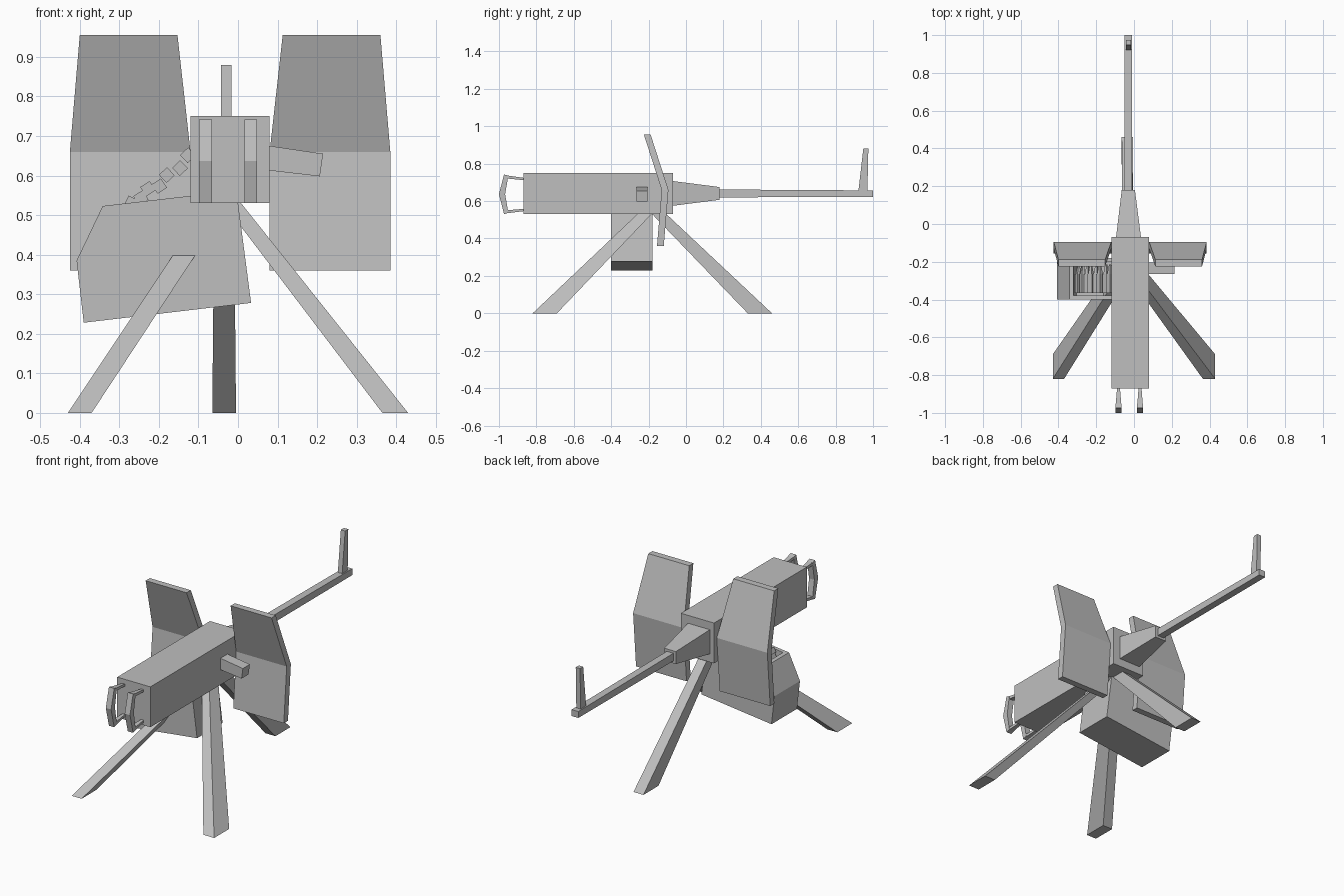
import bpy, bmesh, math
from mathutils import Vector

if "Cube" in bpy.data.objects:
    bpy.data.objects.remove(bpy.data.objects["Cube"], do_unlink=True)

MID = -0.02      # centre line of the receiver
BORE = -0.03     # centre line of the barrel

grey = bpy.data.materials.new("plain grey")
grey.use_nodes = True
grey.diffuse_color = (0.52, 0.52, 0.52, 1)
grey.node_tree.nodes["Principled BSDF"].inputs["Base Color"].default_value = (0.52, 0.52, 0.52, 1)


def loft(name, ring_a, ring_b, edit=None):
    """Solid between two matching rings of points."""
    bm = bmesh.new()
    a = [bm.verts.new(p) for p in ring_a]
    b = [bm.verts.new(p) for p in ring_b]
    bm.faces.new(a)
    bm.faces.new(b[::-1])
    n = len(a)
    for i in range(n):
        bm.faces.new((a[i], b[i], b[(i + 1) % n], a[(i + 1) % n]))
    bmesh.ops.recalc_face_normals(bm, faces=bm.faces[:])
    if edit:
        edit(bm)
    mesh = bpy.data.meshes.new(name)
    bm.to_mesh(mesh)
    bm.free()
    mesh.materials.append(grey)
    obj = bpy.data.objects.new(name, mesh)
    bpy.context.collection.objects.link(obj)
    return obj


def rect_y(y, x0, x1, z0, z1):
    return [(x0, y, z0), (x1, y, z0), (x1, y, z1), (x0, y, z1)]


def rect_z(z, x0, x1, y0, y1):
    return [(x0, y0, z), (x1, y0, z), (x1, y1, z), (x0, y1, z)]


def prism_x(name, profile, x0, x1):
    return loft(name, [(x0, y, z) for y, z in profile], [(x1, y, z) for y, z in profile])


def prism_y(name, profile, y0, y1, edit=None):
    return loft(name, [(x, y0, z) for x, z in profile], [(x, y1, z) for x, z in profile], edit)


# Receiver, tapered shroud, barrel and front sight
loft("receiver", rect_y(-0.87, -0.12, 0.08, 0.53, 0.75), rect_y(-0.07, -0.12, 0.08, 0.53, 0.75))
loft("barrel_shroud", rect_y(-0.07, -0.095, 0.037, 0.575, 0.707), rect_y(0.18, -0.065, 0.005, 0.607, 0.675))
loft("barrel", rect_y(0.17, -0.05, -0.01, 0.62, 0.662), rect_y(1.0, -0.05, -0.01, 0.622, 0.657))
prism_x("front_sight", [(0.922, 0.655), (0.97, 0.655), (0.975, 0.88), (0.948, 0.88)], BORE - 0.013, BORE + 0.013)

# Charging handle on the left side
prism_y("charging_handle", [(0.06, 0.615), (0.207, 0.598), (0.215, 0.655), (0.06, 0.678)], -0.265, -0.205)

# Tripod legs
loft("left_leg", rect_z(0, 0.365, 0.43, -0.82, -0.69), rect_z(0.54, -0.045, 0.0, -0.25, -0.175))
loft("right_leg", rect_z(0, -0.43, -0.37, -0.82, -0.69), rect_z(0.54, -0.07, -0.015, -0.25, -0.175))
loft("front_leg", rect_z(0, -0.065, -0.005, 0.33, 0.46), rect_z(0.54, -0.06, -0.01, -0.19, -0.115))

# Bent shield plates and rear grips, mirrored about the receiver
for side, word in ((1, "left"), (-1, "right")):
    def shield_ring(back):
        pts = [(0.1, 0.36, -0.155), (0.405, 0.36, -0.155), (0.405, 0.66, -0.13),
               (0.38, 0.955, -0.225), (0.133, 0.955, -0.225), (0.1, 0.66, -0.13)]
        return [(MID + side * x, y + back, z) for x, z, y in pts]

    # each plate is two slabs sharing the fold line
    front, rear = shield_ring(0), shield_ring(0.036)
    for part, idx in (("lower", (0, 1, 2, 5)), ("upper", (5, 2, 3, 4))):
        loft(f"{word}_shield_{part}", [front[i] for i in idx], [rear[i] for i in idx])

    grip = MID + side * 0.057 - 0.005
    curve = [(-0.973, 0.742), (-1.0, 0.637), (-0.973, 0.53)]
    inner = [(-0.95, 0.537), (-0.967, 0.637), (-0.95, 0.736)]
    prism_x(f"{word}_grip", curve + inner, grip - 0.016, grip + 0.016)
    for z_body, z_grip, end in ((0.717, 0.729, "upper"), (0.553, 0.543, "lower")):
        loft(f"{word}_grip_{end}_strut",
             rect_y(-0.86, grip - 0.007, grip + 0.007, z_body - 0.006, z_body + 0.006),
             rect_y(-0.958, grip - 0.015, grip + 0.015, z_grip - 0.008, z_grip + 0.008))


# Open-topped ammunition box, tilted sideways
def hollow_top(bm):
    top = max(bm.faces, key=lambda f: f.normal.z)
    down = -top.normal * 0.14
    bmesh.ops.inset_individual(bm, faces=[top], thickness=0.03)
    made = bmesh.ops.extrude_discrete_faces(bm, faces=[top])["faces"][0]
    bmesh.ops.translate(bm, verts=made.verts[:], vec=down)


prism_y("ammo_box", [(-0.39, 0.228), (0.033, 0.278), (-0.004, 0.562), (-0.342, 0.523), (-0.408, 0.385)],
        -0.4, -0.18, hollow_top)

# Cartridge belt rising from the box into the receiver
path = [Vector(p) for p in ((-0.295, 0.47), (-0.26, 0.54), (-0.19, 0.585), (-0.11, 0.66))]
step = 0
for start, end in zip(path, path[1:]):
    along = (end - start).normalized()
    across = Vector((-along.y, along.x))
    for k in range(3):
        c = start.lerp(end, (k + 0.5) / 3)
        wobble = 0.005 * (-1) ** step

        def ring(y, s):
            return [(p.x, y, p.y) for p in (c + across * wobble + along * (u * s) + across * (v * s)
                    for u, v in ((-1, -1), (1, -1), (1, 1), (-1, 1)))]

        step += 1
        loft(f"cartridge_{step}", ring(-0.365, 0.014), ring(-0.265, 0.014))
        loft(f"bullet_{step}", ring(-0.265, 0.011), ring(-0.215, 0.004))
